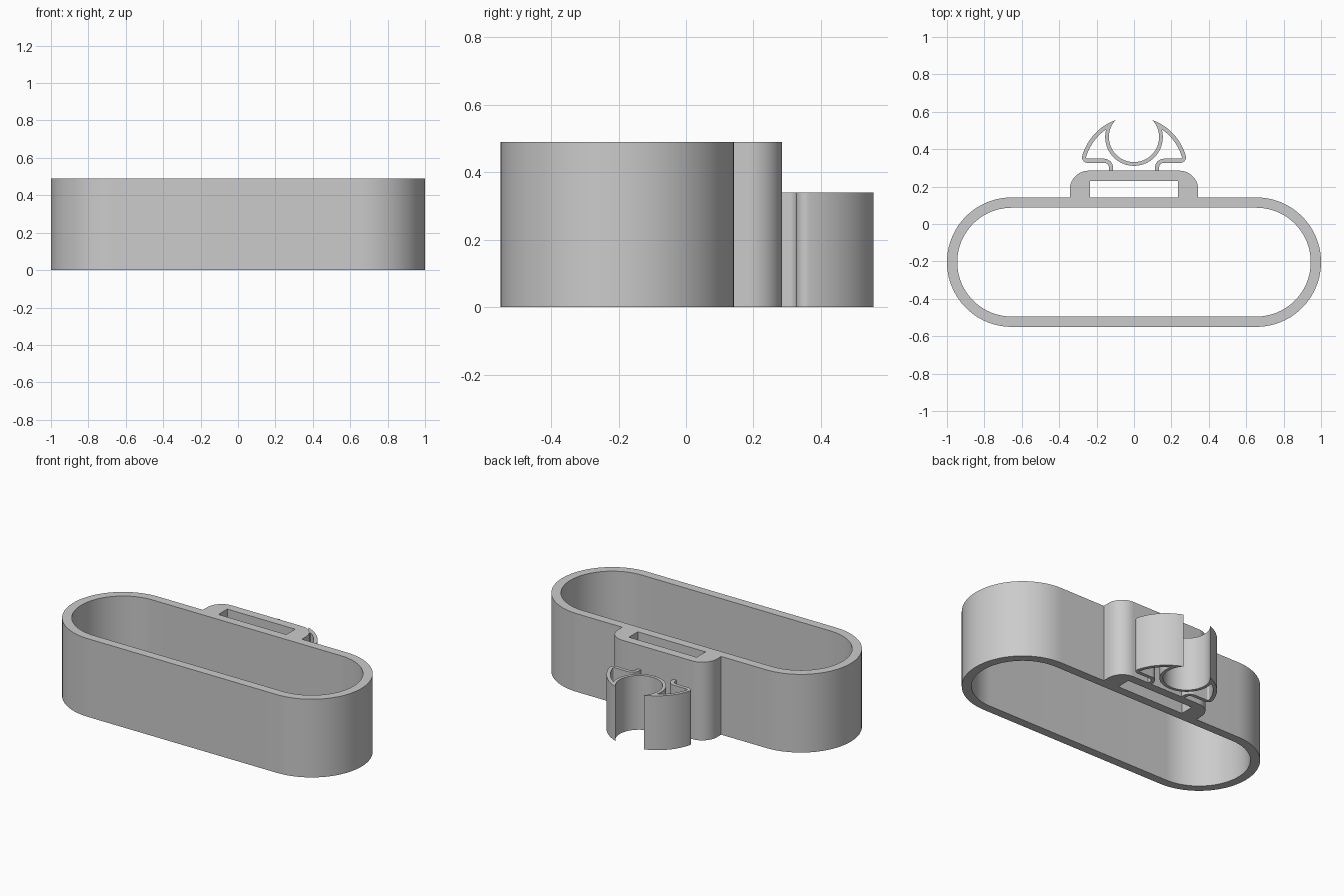
import bpy, bmesh
from math import sin, cos, radians

old = bpy.data.objects.get("Cube")
if old:
    bpy.data.objects.remove(old, do_unlink=True)

grey = bpy.data.materials.new("light_grey")
grey.use_nodes = True
grey.diffuse_color = (0.6, 0.6, 0.6, 1)
grey.node_tree.nodes["Principled BSDF"].inputs["Base Color"].default_value = (0.6, 0.6, 0.6, 1)


def arc(cx, cy, r, start, end, steps):
    """Points on a circle from start to end, in degrees."""
    angles = [radians(start + (end - start) * i / steps) for i in range(steps + 1)]
    return [(cx + r * cos(a), cy + r * sin(a)) for a in angles]


def half_prism(name, outline, height, seam_y=None):
    """Extrude the +x half of a plan outline and mirror it; joints stay open."""
    area = sum(a[0] * b[1] - b[0] * a[1] for a, b in zip(outline, outline[1:] + outline[:1]))
    if area < 0:
        outline = outline[::-1]
    bm = bmesh.new()
    low = [bm.verts.new((x, y, 0)) for x, y in outline]
    high = [bm.verts.new((x, y, height)) for x, y in outline]
    bm.faces.new(high)
    bm.faces.new(low[::-1])
    for i in range(len(outline)):
        j = (i + 1) % len(outline)
        (ax, ay), (bx, by) = outline[i], outline[j]
        on_mirror = abs(ax) < 1e-5 and abs(bx) < 1e-5
        on_seam = ay == seam_y and by == seam_y
        if not on_mirror and not on_seam:
            bm.faces.new((low[i], low[j], high[j], high[i]))
    mesh = bpy.data.meshes.new(name)
    bm.to_mesh(mesh)
    bm.free()
    mesh.materials.append(grey)
    obj = bpy.data.objects.new(name, mesh)
    bpy.context.collection.objects.link(obj)
    mirror = obj.modifiers.new("mirror", 'MIRROR')
    mirror.use_clip = True
    bpy.ops.object.select_all(action='DESELECT')
    obj.select_set(True)
    bpy.context.view_layer.objects.active = obj
    bpy.ops.object.shade_smooth_by_angle(angle=radians(30))
    return obj


BODY_H, CLIP_H = 0.49, 0.34
BACK, TOP = 0.142, 0.285      # rear of the band, rear of the bracket

# Wide oval band
mid, r_out, r_in = -0.204, 0.346, 0.291
band = [(0, mid - r_out)] + arc(0.654, mid, r_out, -90, 90, 40) + [(0, mid + r_out)]
band += [(0, mid + r_in)] + arc(0.654, mid, r_in, 90, -90, 40) + [(0, mid - r_in)]
half_prism("oval_band", band, BODY_H)

# Rounded bracket with a slot, sitting on the back of the band
bracket = [(0.235, BACK), (0.343, BACK)] + arc(0.243, TOP - 0.1, 0.1, 0, 90, 16)
bracket += [(0, TOP), (0, 0.23), (0.235, 0.23)]
half_prism("slot_bracket", bracket, BODY_H, BACK)

# Spring clip: round cradle, sharp tips, curved wings and bent feet
cradle_y = 0.465
clip = arc(0, cradle_y, 0.134, -90, 42.5, 32)             # cradle inside
clip += arc(0, TOP, 0.288, 69.9, 16.2, 20)[1:]            # wing outside
clip += arc(0.248, 0.357, 0.03, 16.2, -90, 12)[1:]        # wing corner
clip += arc(0.16, 0.301, 0.026, 90, 180, 10)              # foot outside
clip += [(0.134, TOP), (0.112, TOP)]
clip += arc(0.16, 0.301, 0.048, 180, 90, 10)              # foot inside
clip += arc(0.248, 0.357, 0.008, -90, 16.2, 8)            # inner corner
clip += arc(0, TOP, 0.266, 16.2, 56.05, 16)[1:]           # wing inside
clip += arc(0, cradle_y, 0.154, 15.3, -90, 26)[1:]        # cradle outside
half_prism("spring_clip", clip, CLIP_H, TOP)
